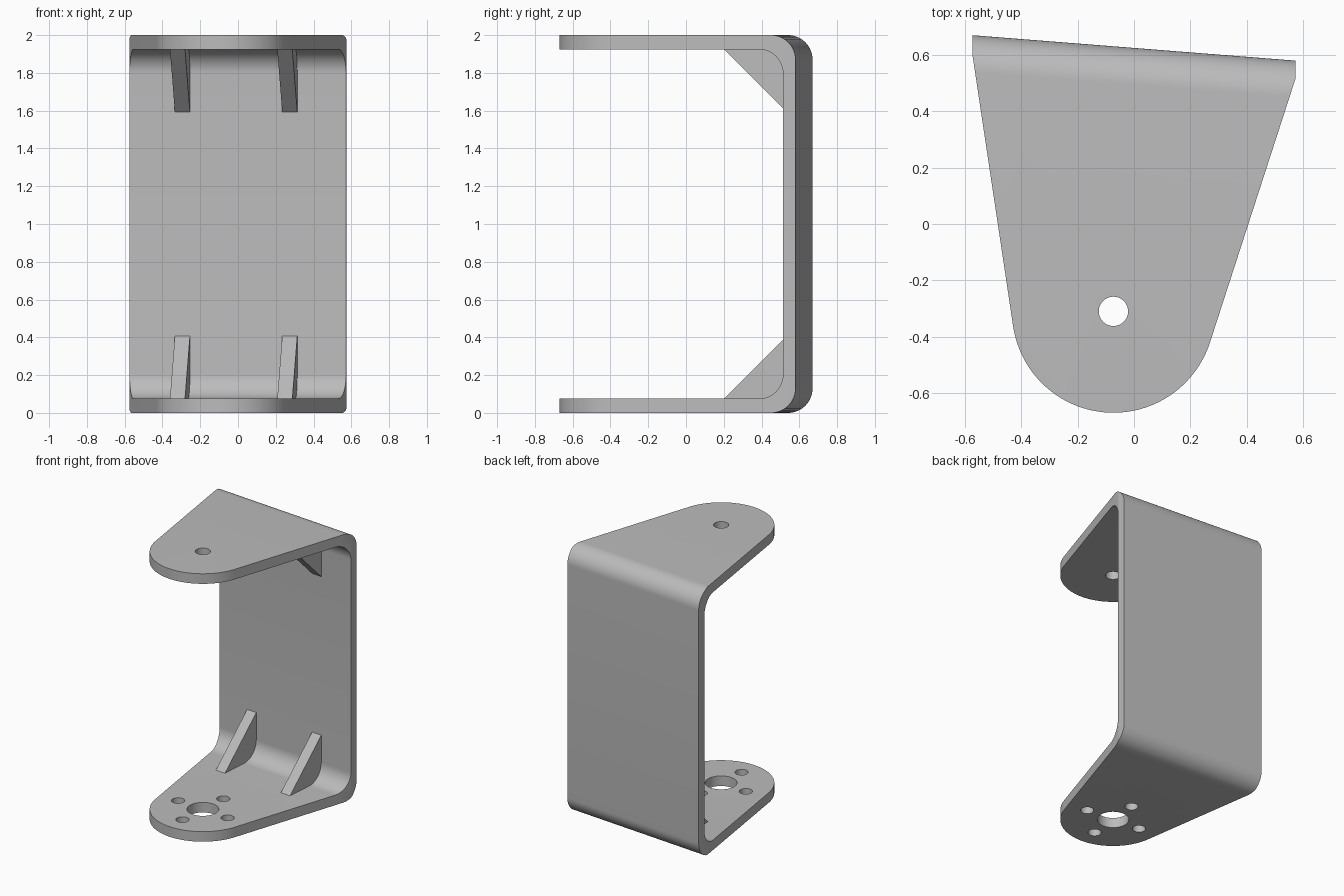
import bpy, bmesh
from math import sin, cos, pi, atan2, acos, radians, hypot
from mathutils import Matrix

old = bpy.data.objects.get("Cube")
if old:
    bpy.data.objects.remove(old)

TILT = radians(-4.5)        # the back wall runs at a slight angle
PLATE, WALL, BEND = 0.075, 0.066, 0.13
HUB_X, HUB_Y, HUB_R = -0.073, -0.31, 0.36
FRAME = Matrix.Translation((0, 0.625, 0)) @ Matrix.Rotation(TILT, 4, "Z")

grey = bpy.data.materials.new("plain grey")
grey.use_nodes = True
grey.diffuse_color = (0.5, 0.5, 0.5, 1)
grey.node_tree.nodes["Principled BSDF"].inputs["Base Color"].default_value = (0.5, 0.5, 0.5, 1)


def prism(name, points, vector, matrix=Matrix()):
    """Solid made by sweeping a flat polygon along a vector."""
    bm = bmesh.new()
    face = bm.faces.new([bm.verts.new(p) for p in points])
    swept = bmesh.ops.extrude_face_region(bm, geom=[face])["geom"]
    bmesh.ops.translate(bm, vec=vector, verts=[v for v in swept if isinstance(v, bmesh.types.BMVert)])
    bmesh.ops.recalc_face_normals(bm, faces=bm.faces)
    bm.transform(matrix)
    mesh = bpy.data.meshes.new(name)
    bm.to_mesh(mesh)
    bm.free()
    mesh.materials.append(grey)
    obj = bpy.data.objects.new(name, mesh)
    bpy.context.collection.objects.link(obj)
    return obj


def arc(cx, cy, r, start, end, steps):
    angles = [start + (end - start) * i / steps for i in range(steps + 1)]
    return [(cx + r * cos(a), cy + r * sin(a)) for a in angles]


def cut(target, tool, operation):
    tool.hide_render = True
    bpy.context.view_layer.objects.active = target
    mod = target.modifiers.new("cut", "BOOLEAN")
    mod.object, mod.operation, mod.solver = tool, operation, "EXACT"
    bpy.ops.object.modifier_apply(modifier=mod.name)
    bpy.data.objects.remove(tool)


def hole(target, x, y, r, z):
    ring = [(px, py, z - 0.1) for px, py in arc(x, y, r, 0, 2 * pi, 48)[:-1]]
    cut(target, prism("hole_cutter", ring, (0, 0, 0.2)), "DIFFERENCE")


# Bent C-shaped strip: outer bends, then inner bends
low, high = PLATE + BEND, 2 - PLATE - BEND
section = [(-1.6, 0)]
section += arc(-BEND, BEND, BEND, -pi / 2, 0, 16)
section += arc(-BEND, 2 - BEND, BEND, 0, pi / 2, 16)
section += [(-1.6, 2), (-1.6, 2 - PLATE)]
section += arc(-WALL - BEND, high, BEND, pi / 2, 0, 16)
section += arc(-WALL - BEND, low, BEND, 0, -pi / 2, 16)
section += [(-1.6, PLATE)]
bracket = prism("bracket", [(-1, y, z) for y, z in section], (2, 0, 0), FRAME)

# Trim to the tapered outline with a rounded nose
left, right = (-0.574, 0.604), (0.573, 0.515)


def tangent_angle(point, side):
    dx, dy = point[0] - HUB_X, point[1] - HUB_Y
    return atan2(dy, dx) + side * acos(HUB_R / hypot(dx, dy))


nose = arc(HUB_X, HUB_Y, HUB_R, tangent_angle(left, 1), tangent_angle(right, -1) + 2 * pi, 48)
outline = [(-0.574, 0.8), left] + nose + [right, (0.574, 0.58), (0.574, 0.8)]
cut(bracket, prism("outline_cutter", [(x, y, -0.1) for x, y in outline], (0, 0, 2.2)), "INTERSECT")

# Pivot hole above, large hole with four screw holes below
hole(bracket, HUB_X, HUB_Y, 0.052, 2)
hole(bracket, HUB_X, HUB_Y, 0.108, 0)
for i in range(4):
    a = TILT + i * pi / 2
    hole(bracket, HUB_X + 0.217 * cos(a), HUB_Y + 0.217 * sin(a), 0.045, 0)

bpy.ops.object.select_all(action="DESELECT")
bracket.select_set(True)
bpy.context.view_layer.objects.active = bracket
bpy.ops.object.shade_smooth_by_angle(angle=radians(30))

# Triangular gussets in both bends, sunk slightly into the strip
SIZE, SINK, THICK = 0.333, 0.02, 0.08
for side, x in (("left", 0.28), ("right", -0.29)):
    for level in ("lower", "upper"):
        inner = -WALL
        tri = [(inner + SINK, PLATE - SINK), (inner + SINK, PLATE + SIZE - SINK),
               (inner - SIZE + SINK, PLATE - SINK)]
        tri = [tri[0], (inner + SINK, PLATE + SIZE), (inner, PLATE + SIZE),
               (inner - SIZE, PLATE), (inner - SIZE, PLATE - SINK)]
        if level == "upper":
            tri = [(y, 2 - z) for y, z in tri]
        prism(f"{level}_{side}_gusset", [(x - THICK / 2, y, z) for y, z in tri], (THICK, 0, 0), FRAME)
